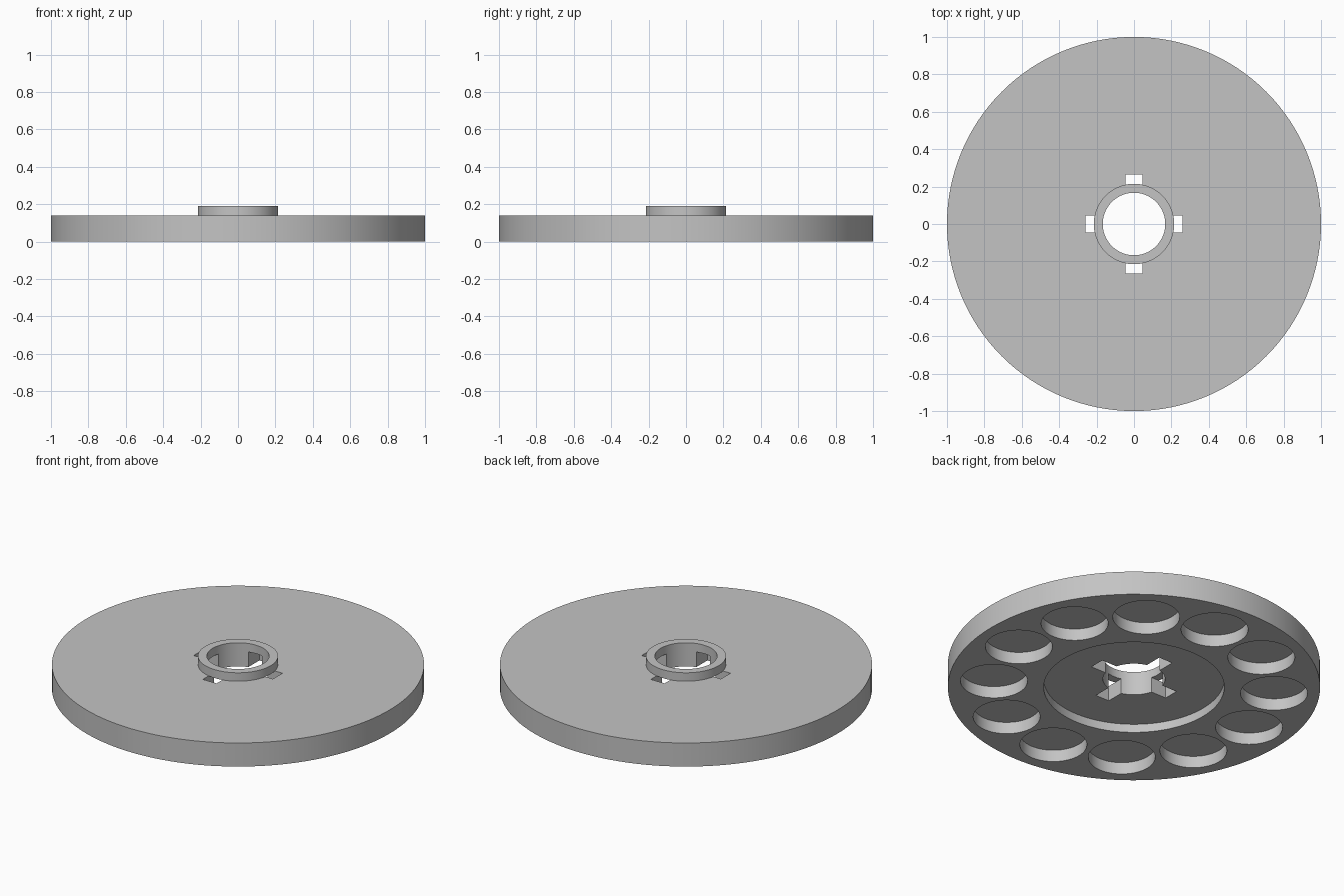
import bpy
from math import cos, sin, radians

if "Cube" in bpy.data.objects:
    bpy.data.objects.remove(bpy.data.objects["Cube"], do_unlink=True)

GREY = (0.55, 0.55, 0.55, 1)
grey = bpy.data.materials.new("plain grey")
grey.use_nodes = True
grey.diffuse_color = GREY
grey.node_tree.nodes["Principled BSDF"].inputs["Base Color"].default_value = GREY

TOP, RIM = 0.14, 0.19      # heights of the disc and of the collar
BELOW = -0.1               # cutters start below the base


def cylinder(name, radius, z0, z1, x=0, y=0, sides=128):
    bpy.ops.mesh.primitive_cylinder_add(
        vertices=sides, radius=radius, depth=z1 - z0, location=(x, y, (z0 + z1) / 2))
    obj = bpy.context.object
    obj.name = name
    obj.data.materials.append(grey)
    return obj


def box(name, sx, sy, z0, z1):
    bpy.ops.mesh.primitive_cube_add(size=1, location=(0, 0, (z0 + z1) / 2))
    obj = bpy.context.object
    obj.name = name
    obj.scale = (sx, sy, z1 - z0)
    bpy.ops.object.transform_apply(location=False, rotation=False, scale=True)
    obj.data.materials.append(grey)
    return obj


def cut(target, cutter):
    mod = target.modifiers.new("cut", "BOOLEAN")
    mod.operation = "DIFFERENCE"
    mod.solver = "EXACT"
    mod.object = cutter
    bpy.context.view_layer.objects.active = target
    bpy.ops.object.modifier_apply(modifier=mod.name)
    bpy.data.objects.remove(cutter, do_unlink=True)


def smooth(obj):
    bpy.ops.object.select_all(action="DESELECT")
    obj.select_set(True)
    bpy.context.view_layer.objects.active = obj
    bpy.ops.object.shade_smooth_by_angle(angle=radians(30))


# Disc with a shallow recess underneath
disc = cylinder("disc", 1, 0, TOP)
cut(disc, cylinder("recess_cutter", 0.485, BELOW, 0.05))

# Ring of twelve blind pockets in the underside
for i in range(12):
    a = radians(25 + 30 * i)
    cut(disc, cylinder("pocket_cutter", 0.18, BELOW, 0.07,
                       0.755 * cos(a), 0.755 * sin(a), 64))

# Centre bore and the four slots around it
cut(disc, cylinder("bore_cutter", 0.167, BELOW, 0.3))
cut(disc, box("slot_cutter_x", 0.52, 0.09, BELOW, 0.3))
cut(disc, box("slot_cutter_y", 0.09, 0.53, BELOW, 0.3))
smooth(disc)

# Raised collar bridging the slots
collar = cylinder("collar", 0.215, TOP, RIM)
cut(collar, cylinder("collar_cutter", 0.167, BELOW, 0.3))
smooth(collar)
